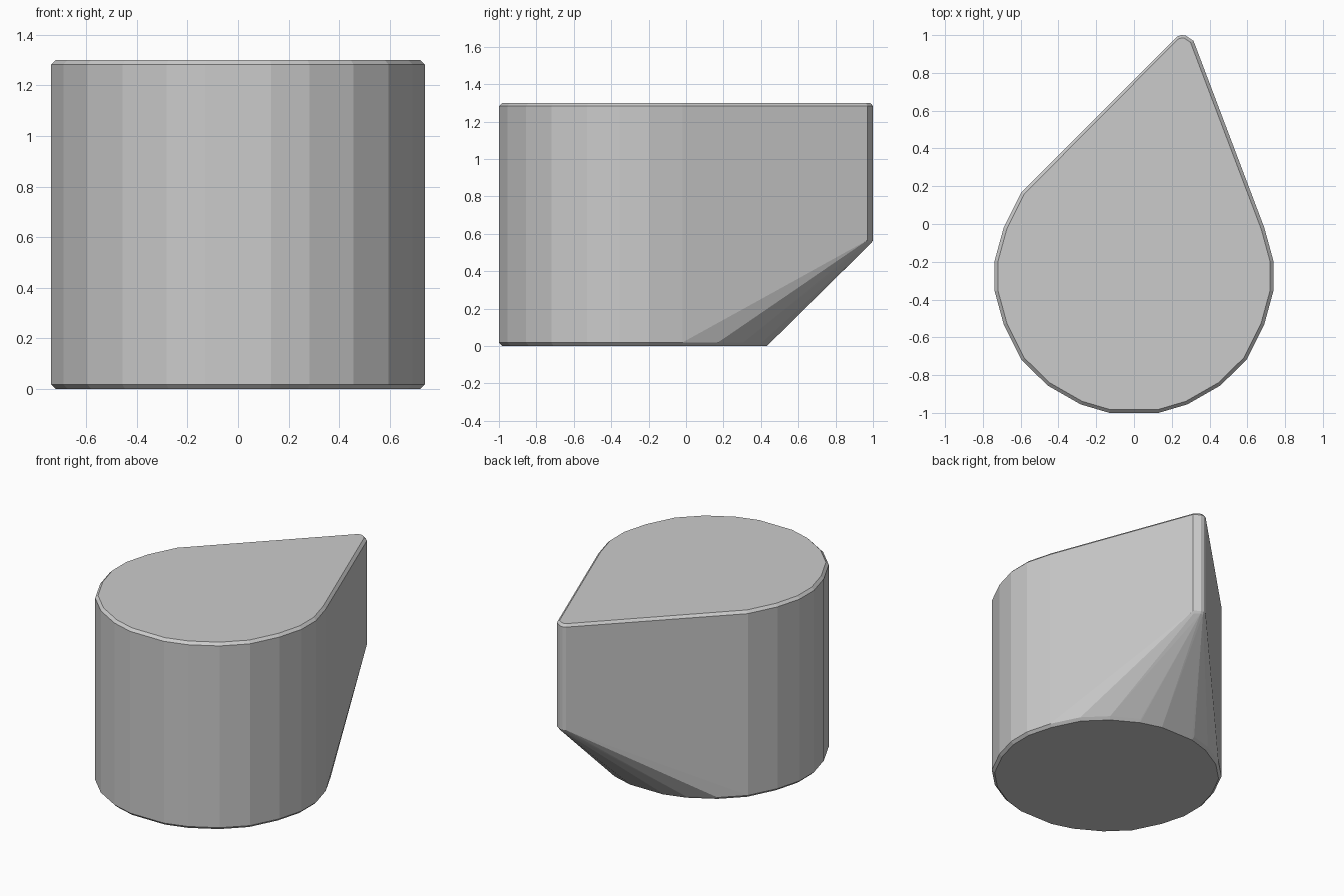
import bpy, bmesh

if "Cube" in bpy.data.objects:
    bpy.data.objects.remove(bpy.data.objects["Cube"])

H, B = 1.3, 0.018          # height and edge bevel
CY = -0.275                # centre of the round body

# One quarter of the faceted round outline, mirrored to all four quarters
quarter = [(0.738, 0.08), (0.69, 0.255), (0.595, 0.445),
           (0.457, 0.58), (0.282, 0.68), (0.13, 0.725)]
body = [(sx * x, sy * y) for x, y in quarter for sx in (-1, 1) for sy in (-1, 1)]
# Narrow rounded nose
tip = [(0.228, 0.992), (0.25, 1.0), (0.272, 0.998), (0.315, 0.97)]

bm = bmesh.new()


def ring(points, cx, cy, scale, z):
    for x, y in points:
        bm.verts.new((cx + x * scale, cy + y * scale, z))


# Round body with bevelled rims
for z, s in ((0, 1 - B / 0.74), (B, 1), (H - B, 1), (H, 1 - B / 0.74)):
    ring(body, 0, CY, s, z)

# Nose wall, ending above the ground so the underside slopes back
local_tip = [(x - 0.25, y - 0.94) for x, y in tip]
for z, s in ((0.55, 0.85), (0.565, 1), (H - B, 1), (H, 0.75)):
    ring(local_tip, 0.25, 0.94, s, z)

# Wrap everything in one convex skin
res = bmesh.ops.convex_hull(bm, input=bm.verts)
loose = [v for v in bm.verts if not v.link_faces]
bmesh.ops.delete(bm, geom=loose, context='VERTS')
bmesh.ops.dissolve_limit(bm, angle_limit=0.01, verts=bm.verts, edges=bm.edges)
bmesh.ops.recalc_face_normals(bm, faces=bm.faces)

mesh = bpy.data.meshes.new("teardrop_block")
bm.to_mesh(mesh)
bm.free()
bpy.context.collection.objects.link(bpy.data.objects.new("teardrop_block", mesh))
